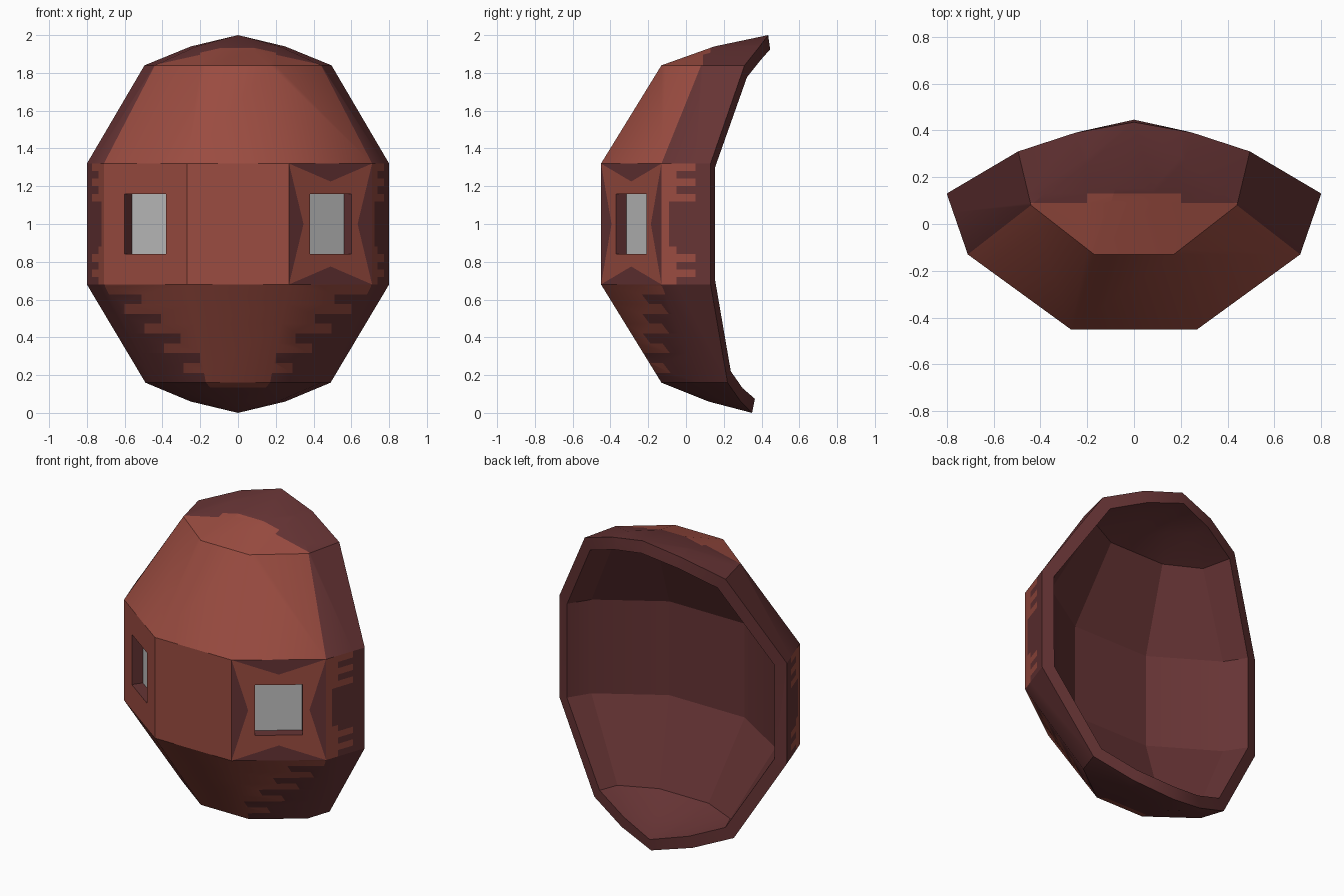
import bpy, bmesh
from mathutils import Vector

cube = bpy.data.objects.get("Cube")
if cube:
    bpy.data.objects.remove(cube)


def material(name, rgb):
    m = bpy.data.materials.new(name)
    m.use_nodes = True
    color = (*rgb, 1)
    m.diffuse_color = color
    bsdf = next(n for n in m.node_tree.nodes if n.type == 'BSDF_PRINCIPLED')
    bsdf.inputs["Base Color"].default_value = color
    bsdf.inputs["Roughness"].default_value = 0.8
    return m


rust = material("rust", (0.325, 0.072, 0.052))
maroon = material("maroon", (0.133, 0.034, 0.035))
grey = material("grey", (0.52, 0.52, 0.52))
RUST, MAROON = 0, 1
THICK, RECESS = 0.075, 0.068

# Half rings from front corner to side edge: height, then (x, y) points,
# then how far the inner skin is set back (x, y) at the front and diagonal corners
RINGS = [
    (0.06, [(0.08, 0.12), (0.21, 0.21), (0.25, 0.29)], [(0, 0.03), (0, 0)]),
    (0.16, [(0.17, -0.13), (0.44, 0.07), (0.49, 0.22)], [(0.02, 0.1), (0, 0.02)]),
    (0.68, [(0.27, -0.45), (0.71, -0.13), (0.80, 0.13)], [(0.02, 0.165), (0, 0.11)]),
    (1.32, [(0.27, -0.45), (0.71, -0.13), (0.80, 0.13)], [(0.02, 0.165), (0, 0.11)]),
    (1.84, [(0.17, -0.13), (0.44, 0.08), (0.495, 0.31)], [(0.04, 0.105), (0.01, 0.025)]),
    (1.94, [(0.08, 0.15), (0.22, 0.27), (0.25, 0.39)], [(0, 0.03), (0, 0)]),
]

bm = bmesh.new()
part = bm.faces.layers.int.new("part")

# Outer skin, column by column from the right side to the left side
rows = [[bm.verts.new((0, 0.35, 0))] * 6]
setback = {}
for z, half, back in RINGS:
    pts = [(-x, y) for x, y in reversed(half)] + half
    row = [bm.verts.new((x, y, z)) for x, y in pts]
    for k, (dx, dy) in enumerate(back):
        setback[row[2 - k]] = Vector((-dx, dy, 0))
        setback[row[3 + k]] = Vector((dx, dy, 0))
    rows.append(row)
rows.append([bm.verts.new((0, 0.435, 2))] * 6)

CAP, DIAGONAL, SIDE, CHIN = 1, 2, 3, 4
eyes = []
for r in range(len(rows) - 1):
    for c in range(5):
        loop = [rows[r][c], rows[r][c + 1], rows[r + 1][c + 1], rows[r + 1][c]]
        f = bm.faces.new(list(dict.fromkeys(loop)))
        f.material_index = MAROON if r < 2 or c in (0, 4) else RUST
        if r >= 5:
            f[part] = CAP
        elif r == 1 and c == 2:
            f[part] = CHIN
        elif r == 2 and c in (1, 3):
            f[part] = DIAGONAL
        elif r == 3 and c in (0, 4):
            f[part] = SIDE
        elif r == 3 and c in (1, 3):
            eyes.append((f, c == 3))
bm.normal_update()

# Inner skin, flatter than the outer one, and rim
outer = list(bm.faces)
rim = [e.link_loops[0] for e in bm.edges if e.is_boundary]
rim = [(l.vert, l.link_loop_next.vert) for l in rim]
inner = {v: v.co - v.normal * THICK * v.calc_shell_factor()
         + setback.get(v, Vector()) for v in bm.verts}
inner = {v: bm.verts.new(co) for v, co in inner.items()}
inner_verts = set(inner.values())
for f in outer:
    bm.faces.new([inner[v] for v in reversed(f.verts)]).material_index = MAROON
for a, b in rim:
    bm.faces.new((b, a, inner[a], inner[b])).material_index = MAROON


# Eye panels: four border triangles around a recessed rectangular window
def build_eye(face, starred):
    p = list(face.verts)
    n = face.normal.copy()
    mid = face.calc_center_median()
    u = (p[1].co - p[0].co).normalized()
    v = Vector((0, 0, 1))
    bm.faces.remove(face)
    apex = []
    for i in range(4):
        edge_mid = (p[i].co + p[(i + 1) % 4].co) / 2
        apex.append(bm.verts.new(edge_mid + (mid - edge_mid).normalized() * 0.095))
    corners = [mid + u * 0.136 * s + v * 0.16 * t
               for s, t in ((-1, -1), (1, -1), (1, 1), (-1, 1))]
    hole = [bm.verts.new(co) for co in corners]
    deep = [bm.verts.new(co - n * RECESS) for co in corners]

    def add(verts, mat):
        bm.faces.new(verts).material_index = mat

    for i in range(4):
        j = (i + 1) % 4
        add((p[i], p[j], apex[i]), MAROON if starred else RUST)
        add((apex[i], hole[j], hole[i]), RUST)
        add((p[i], apex[i], hole[i], apex[i - 1]), RUST)
        add((hole[i], hole[j], deep[j], deep[i]), MAROON)
    return [d.co.copy() for d in deep]


panes = {("left" if s else "right"): build_eye(f, s) for f, s in eyes}


# Painted boundaries, cut into the faces
def cut(faces, co, no):
    geom = set(faces)
    for f in faces:
        geom.update(f.edges, f.verts)
    bmesh.ops.bisect_plane(bm, geom=list(geom), dist=1e-5, plane_co=co, plane_no=no)


def select(kind, low=-9, high=9):
    return [f for f in bm.faces if f[part] == kind
            and low < f.calc_center_median().z < high]


def fingers(kind, low, high, count, axis, reach):
    """Slice faces into level strips and end each strip's rust at its own reach."""
    step = (high - low) / count
    for i in range(1, count):
        cut(select(kind), (0, 0, low + i * step), (0, 0, 1))
    for i in range(count):
        z0 = low + i * step
        limit = reach(i, z0 + step / 2)
        no = Vector((0, 0, 0))
        no[axis] = 1
        for sign in ((-1, 1) if axis == 0 else (1,)):
            cut(select(kind, z0, z0 + step), no * limit * sign, no)
        for f in select(kind, z0, z0 + step):
            c = f.calc_center_median()[axis]
            c = abs(c) if axis == 0 else c
            f.material_index = MAROON if c > limit else RUST


def side_reach(i, z):
    if abs(z - 1) < 0.13:
        return -0.09
    return 0.05 if i % 2 else -0.05


fingers(DIAGONAL, 0.16, 0.68, 10, 0,
        lambda i, z: z - 0.02 + (0.07 if i % 2 else -0.07))
fingers(SIDE, 0.68, 1.32, 16, 1, side_reach)

# Rust patch on the crown, reaching further back in the middle
for y in (0.09, 0.13):
    cut(select(CAP), (0, y, 0), (0, 1, 0))
for x in (-0.2, 0.2):
    cut(select(CAP), (x, 0, 0), (1, 0, 0))
for f in select(CAP):
    c = f.calc_center_median()
    f.material_index = RUST if c.y < (0.13 if abs(c.x) < 0.2 else 0.09) else MAROON

# Thin rust strip under the lower front edge
cut(select(CHIN), (0, 0, 0.135), (0, 0, 1))
for f in select(CHIN, 0.135):
    f.material_index = RUST

# Soft shading within each band, crisp edges between bands
bm.normal_update()
for f in bm.faces:
    f.smooth = True
for e in bm.edges:
    angle = e.calc_face_angle(0)
    level = abs(e.verts[0].co.z - e.verts[1].co.z) < 0.03
    if all(v in inner_verts for v in e.verts):
        e.smooth = not (angle > 0.45 or (level and angle > 0.3))
    else:
        e.smooth = not (angle > 0.6 or (level and angle > 0.2))


def make_object(name, mesh, mats):
    for m in mats:
        mesh.materials.append(m)
    ob = bpy.data.objects.new(name, mesh)
    bpy.context.collection.objects.link(ob)
    return ob


mesh = bpy.data.meshes.new("mask_shell")
bm.to_mesh(mesh)
bm.free()
make_object("mask_shell", mesh, (rust, maroon))

# Window panes at the bottom of each recess
for side, corners in panes.items():
    mesh = bpy.data.meshes.new(side + "_eye_pane")
    mesh.from_pydata(corners, [], [(0, 1, 2, 3)])
    make_object(side + "_eye_pane", mesh, (grey,))
